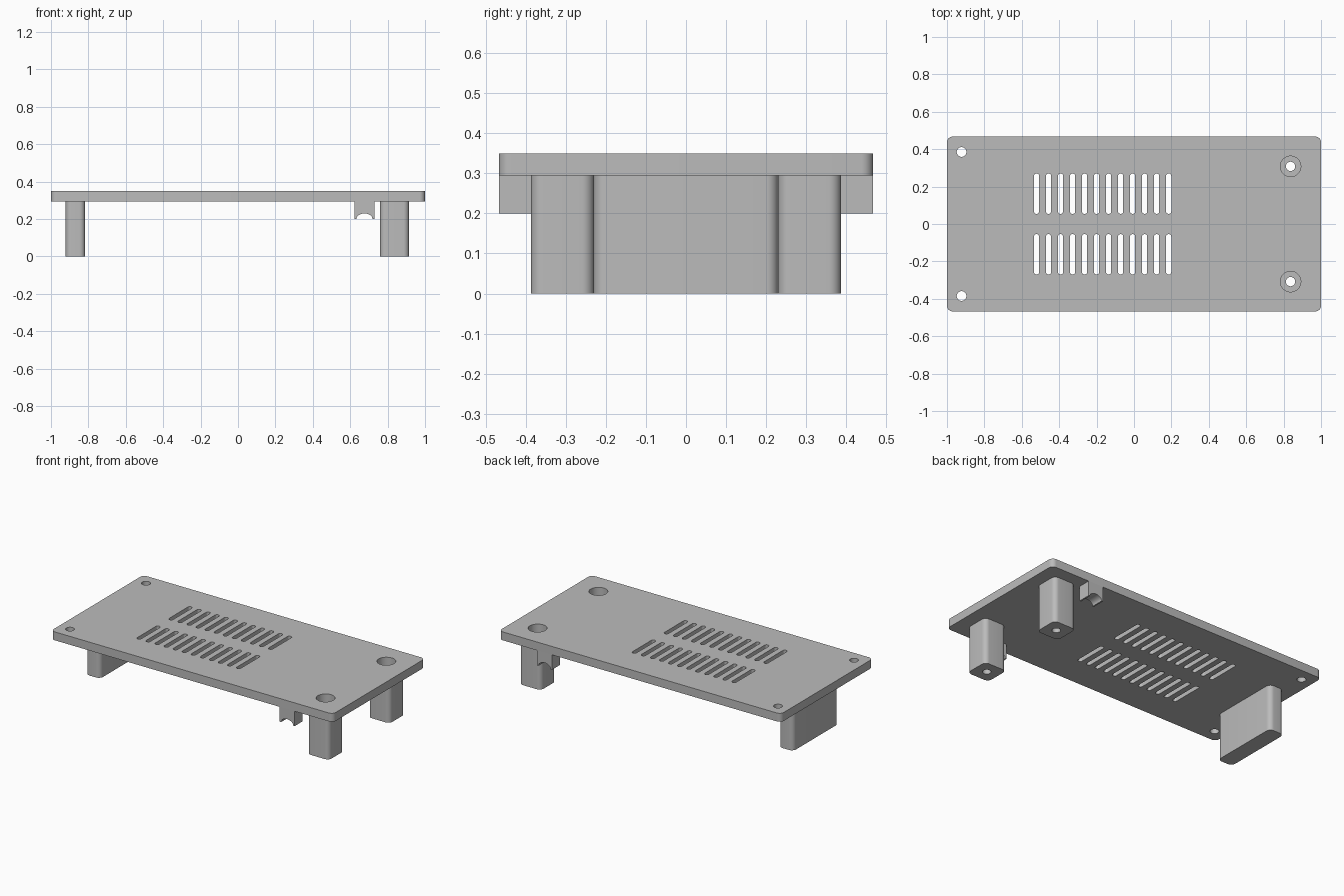
import bpy
import bmesh
from math import pi, sin, cos

cube = bpy.data.objects.get("Cube")
if cube:
    bpy.data.objects.remove(cube, do_unlink=True)

grey = bpy.data.materials.new("plain grey")
grey.use_nodes = True
grey.diffuse_color = (0.5, 0.5, 0.5, 1)
grey.node_tree.nodes["Principled BSDF"].inputs["Base Color"].default_value = (0.5, 0.5, 0.5, 1)

PLATE_BOTTOM, PLATE_TOP = 0.295, 0.349
POST_X, POST_Y = 0.837, 0.308


def rounded_rect(cx, cy, w, d, r, steps=8):
    """Outline with quarter-round corners; a circle or slot when r is half a side."""
    pts = []
    for k, (sx, sy) in enumerate([(1, 1), (-1, 1), (-1, -1), (1, -1)]):
        for i in range(steps + 1):
            a = (k + i / steps) * pi / 2
            pts.append((cx + sx * (w / 2 - r) + r * cos(a),
                        cy + sy * (d / 2 - r) + r * sin(a)))
    return pts


def circle(cx, cy, r):
    return rounded_rect(cx, cy, 2 * r, 2 * r, r)


def prism(name, outlines, z0, z1):
    """Upright solid from one or more separate outlines."""
    bm = bmesh.new()
    for pts in outlines:
        face = bm.faces.new([bm.verts.new((x, y, z0)) for x, y in pts])
        top = bmesh.ops.extrude_face_region(bm, geom=[face])["geom"]
        bmesh.ops.translate(bm, vec=(0, 0, z1 - z0),
                            verts=[g for g in top if isinstance(g, bmesh.types.BMVert)])
    bmesh.ops.remove_doubles(bm, verts=bm.verts, dist=1e-5)
    bmesh.ops.recalc_face_normals(bm, faces=bm.faces)
    mesh = bpy.data.meshes.new(name)
    bm.to_mesh(mesh)
    bm.free()
    mesh.materials.append(grey)
    obj = bpy.data.objects.new(name, mesh)
    bpy.context.collection.objects.link(obj)
    return obj


def activate(obj):
    bpy.ops.object.select_all(action="DESELECT")
    obj.select_set(True)
    bpy.context.view_layer.objects.active = obj


def cut(obj, outlines, z0, z1):
    """Remove upright prisms from a part."""
    tool = prism("cutter", outlines, z0, z1)
    tool.hide_render = True
    mod = obj.modifiers.new("cut", "BOOLEAN")
    mod.operation, mod.solver, mod.object = "DIFFERENCE", "EXACT", tool
    activate(obj)
    bpy.ops.object.modifier_apply(modifier=mod.name)
    bpy.data.objects.remove(tool, do_unlink=True)


parts = []

# Top plate with vent slots, corner holes and screw recesses
plate = prism("plate", [rounded_rect(0, 0, 2, 0.934, 0.03)], PLATE_BOTTOM, PLATE_TOP)
openings = []
for side in (-1, 1):
    openings += [rounded_rect(-0.521 + 0.0642 * i, side * 0.162, 0.028, 0.216, 0.0139)
                 for i in range(12)]
    openings.append(circle(-0.922, side * 0.385, 0.026))
    openings.append(circle(POST_X, side * POST_Y, 0.055))
cut(plate, openings, PLATE_BOTTOM - 0.1, PLATE_TOP + 0.1)
parts.append(plate)

# Wide foot at one end
parts.append(prism("end_foot", [rounded_rect(-0.869, 0, 0.104, 0.46, 0.03)], 0, PLATE_BOTTOM))

for side, label in ((-1, "front"), (1, "back")):
    # Screw post: wide bore from above, narrow hole through the base
    y = side * POST_Y
    post = prism(label + "_post", [rounded_rect(POST_X, y, 0.155, 0.157, 0.03)], 0, PLATE_BOTTOM)
    cut(post, [circle(POST_X, y, 0.055)], 0.1, 0.5)
    cut(post, [circle(POST_X, y, 0.025)], -0.1, 0.2)
    parts.append(post)

    # Cable saddle with an arched notch, drawn upright then turned to face the edge
    arch = [(0.043 * cos(pi * i / 16), 0.2 + 0.03 * sin(pi * i / 16)) for i in range(17)]
    outline = [(-0.053, 0.2), (-0.053, PLATE_BOTTOM), (0.053, PLATE_BOTTOM), (0.053, 0.2)] + arch
    saddle = prism(label + "_cable_saddle", [outline], -0.04, 0.04)
    for v in saddle.data.vertices:
        x, z, depth = v.co
        v.co = (x + 0.676, side * 0.427 - depth, z)
    parts.append(saddle)

for part in parts:
    activate(part)
    bpy.ops.object.shade_smooth_by_angle(angle=pi / 6)
